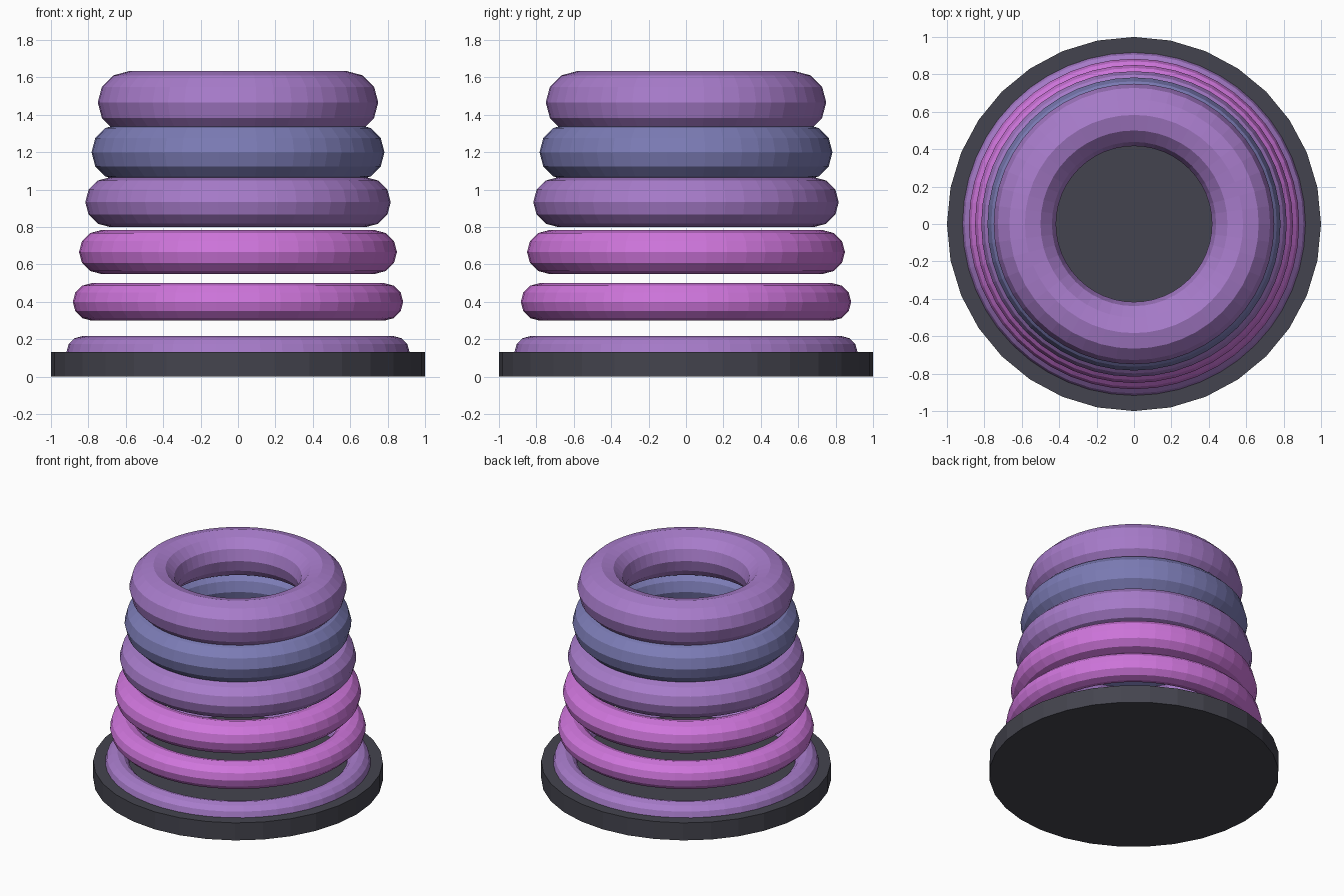
import bpy

if "Cube" in bpy.data.objects:
    bpy.data.objects.remove(bpy.data.objects["Cube"])


def material(name, rgb):
    """Flat colour from 0-255 display values, stored as linear."""
    lin = [(c / 255 / 12.92) if c / 255 <= 0.04045 else ((c / 255 + 0.055) / 1.055) ** 2.4
           for c in rgb]
    m = bpy.data.materials.new(name)
    m.diffuse_color = (*lin, 1.0)
    m.use_nodes = True
    m.node_tree.nodes["Principled BSDF"].inputs["Base Color"].default_value = m.diffuse_color
    return m


charcoal = material("charcoal", (68, 68, 78))
purple = material("purple", (168, 124, 203))
pink = material("pink", (208, 118, 221))
blue = material("slate blue", (124, 124, 182))

# Base disc
H = 0.1333
bpy.ops.mesh.primitive_cylinder_add(vertices=32, radius=1.0, depth=H, location=(0, 0, H / 2))
base = bpy.context.object
base.name = "base_disc"
base.data.materials.append(charcoal)

# Stacked rings: narrower and thicker towards the top
for i, mat in enumerate([purple, pink, pink, purple, blue, purple]):
    bpy.ops.mesh.primitive_torus_add(
        major_segments=48, minor_segments=12,
        major_radius=0.8333 - 0.05 * i,
        minor_radius=0.0833 + 0.01667 * i,
        location=(0, 0, H + 0.2667 * i))
    ring = bpy.context.object
    ring.name = f"ring_{i + 1}"
    ring.data.materials.append(mat)
    ring.data.shade_flat()
